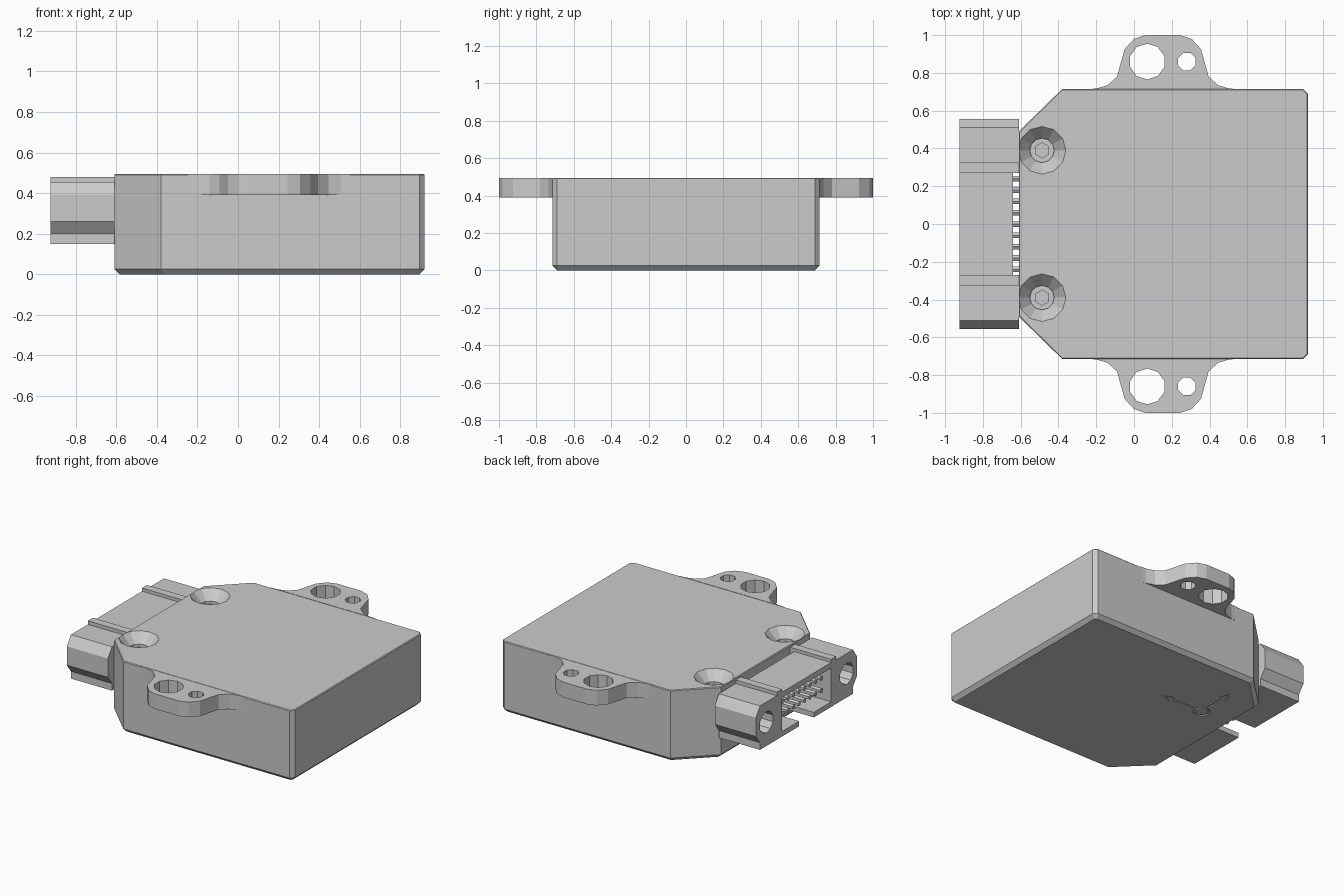
import bpy, bmesh, math
from mathutils import Vector

if "Cube" in bpy.data.objects:
    bpy.data.objects.remove(bpy.data.objects["Cube"])


def finish(name, bm):
    bmesh.ops.recalc_face_normals(bm, faces=bm.faces)
    me = bpy.data.meshes.new(name)
    bm.to_mesh(me)
    bm.free()
    ob = bpy.data.objects.new(name, me)
    bpy.context.collection.objects.link(ob)
    return ob


def prism(name, pts, a, b, axis='z', bottom=0.0, top=0.0):
    """Extrude a profile from a to b along z (xy profile) or x (yz profile)."""
    bm = bmesh.new()
    place = (lambda p, t: (p[0], p[1], t)) if axis == 'z' else (lambda p, t: (t, p[0], p[1]))
    lo = [bm.verts.new(place(p, a)) for p in pts]
    hi = [bm.verts.new(place(p, b)) for p in pts]
    n = len(pts)
    f_lo, f_hi = bm.faces.new(lo[::-1]), bm.faces.new(hi)
    for i in range(n):
        j = (i + 1) % n
        bm.faces.new((lo[i], lo[j], hi[j], hi[i]))
    e_lo, e_hi = list(f_lo.edges), list(f_hi.edges)
    for edges, w in ((e_lo, bottom), (e_hi, top)):
        if w:
            bmesh.ops.bevel(bm, geom=edges, offset=w, segments=1, affect='EDGES')
    return finish(name, bm)


def ngon(cx, cy, r, n):
    return [(cx + r * math.cos(2 * math.pi * (i + .5) / n),
             cy + r * math.sin(2 * math.pi * (i + .5) / n)) for i in range(n)]


def rect(x0, x1, y0, y1):
    return [(x0, y0), (x1, y0), (x1, y1), (x0, y1)]


def cone(cx, cy, z0, z1, r0, r1, n):
    bm = bmesh.new()
    bmesh.ops.create_cone(bm, cap_ends=True, segments=n, radius1=r0, radius2=r1, depth=z1 - z0)
    bmesh.ops.translate(bm, verts=bm.verts, vec=Vector((cx, cy, (z0 + z1) / 2)))
    return finish("cutter", bm)


def cut(ob, cutters):
    for c in cutters:
        m = ob.modifiers.new("cut", 'BOOLEAN')
        m.operation, m.solver, m.object = 'DIFFERENCE', 'EXACT', c
        c.hide_render = True
    dg = bpy.context.evaluated_depsgraph_get()
    me = bpy.data.meshes.new_from_object(ob.evaluated_get(dg))
    ob.modifiers.clear()
    ob.data = me
    for c in cutters:
        bpy.data.objects.remove(c)


# housing block with chamfered connector-side corners
housing = prism("housing", [
    (-.61, -.49), (-.38, -.715), (.895, -.715), (.92, -.69),
    (.92, .69), (.895, .715), (-.38, .715), (-.61, .49)], 0, .495, bottom=.025, top=.005)

# countersunk screw recesses with sockets
cutters = []
for s in (1, -1):
    cutters += [cone(-.487, s * .39, .43, .515, .065, .145, 12),
                cone(-.487, s * .39, .41, .45, .064, .064, 12),
                cone(-.487, s * .39, .36, .45, .04, .04, 6)]

# engraved orientation mark underneath: disc groove and two arrows
cx, cy, d = -.37, .22, .008
cutters += [prism("cutter", rect(cx + .06, cx + .26, cy - .006, cy + .006), -.02, d),
            prism("cutter", [(cx + .24, cy - .03), (cx + .31, cy), (cx + .24, cy + .03)], -.02, d),
            prism("cutter", rect(cx - .006, cx + .006, cy + .06, cy + .23), -.02, d),
            prism("cutter", [(cx + .03, cy + .21), (cx, cy + .28), (cx - .03, cy + .21)], -.02, d)]
ring = prism("cutter", ngon(cx, cy, .055, 16), -.02, d)
cut(ring, [prism("cutter", ngon(cx, cy, .043, 16), -.1, .1)])
cutters.append(ring)
cut(housing, cutters)

# mounting ears with two holes each
half = [(-.25, .714), (-.20, .717), (-.14, .735), (-.09, .78), (-.05, .925), (0, .98), (.06, 1.0)]
outline = half + [(.305 - x, y) for x, y in reversed(half)]
for s, side in ((1, "back"), (-1, "front")):
    ear = prism(side + "_mounting_ear", [(x, s * y) for x, y in outline], .39, .495)
    cut(ear, [prism("cutter", ngon(.07, s * .86, .095, 10), .3, .6),
              prism("cutter", ngon(.28, s * .86, .05, 8), .3, .6)])

# connector end blocks with screw holes
block = [(.27, .15), (.51, .15), (.51, .2), (.555, .26), (.555, .39), (.51, .455),
         (.325, .455), (.325, .48), (.27, .48)]
for s, side in ((1, "back"), (-1, "front")):
    b = prism(side + "_connector_block", [(s * y, z) for y, z in block], -.925, -.61, 'x')
    cut(b, [prism("cutter", ngon(s * .44, .315, .075, 10), -1, -.8, 'x'),
            prism("cutter", ngon(s * .44, .315, .045, 10), -1, -.65, 'x')])
    # floor halves leave a key slot between them
    prism(side + "_connector_floor", rect(*sorted((s * .08, s * .27)), .15, .185), -.925, -.64, 'x')

prism("connector_roof", rect(-.27, .27, .42, .458), -.925, -.64, 'x')
prism("connector_back_wall", rect(-.27, .27, .185, .42), -.69, -.64, 'x')

# two rows of contact pins
for row, z in enumerate((.26, .345)):
    for i in range(9):
        y = (i - 4) * .06
        prism(f"pin_{row}_{i}", ngon(y, z, .017, 6), -.87, -.605, 'x')
